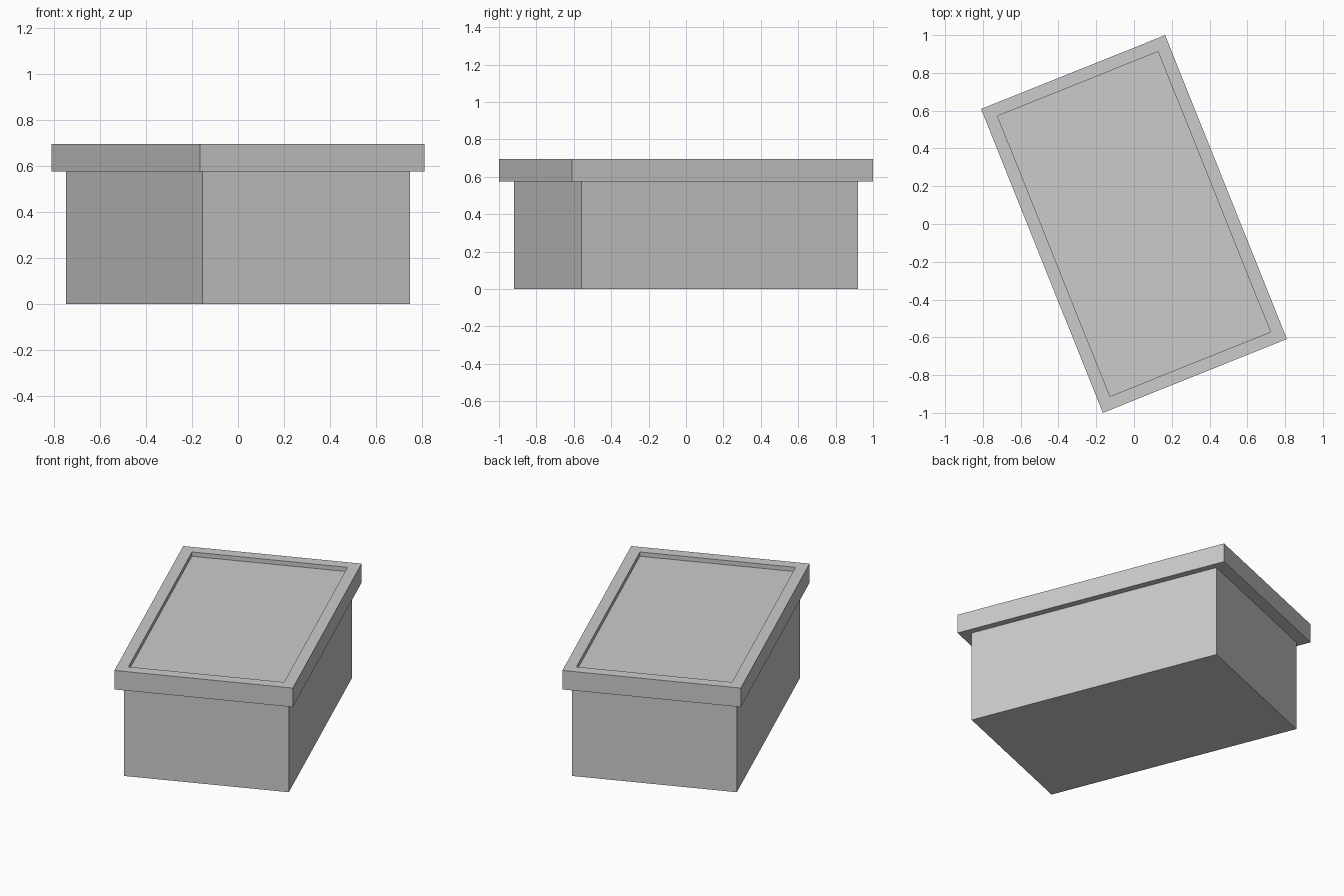
import bpy
import bmesh
from math import radians
from mathutils import Matrix, Vector

cube = bpy.data.objects.get("Cube")
if cube:
    bpy.data.objects.remove(cube, do_unlink=True)

TURN = radians(21.85)
RIM_BASE = 0.575
RIM_TOP = 0.695

grey = bpy.data.materials.new("plain grey")
grey.use_nodes = True
grey.diffuse_color = (0.6, 0.6, 0.6, 1)
grey.node_tree.nodes["Principled BSDF"].inputs["Base Color"].default_value = (0.6, 0.6, 0.6, 1)


def box(name, width, length, bottom, top, border=0, recess=0):
    """Box turned about z, optionally with a sunken panel in its top."""
    bm = bmesh.new()
    size = Matrix.Diagonal((width, length, top - bottom, 1))
    lift = Matrix.Translation((0, 0, (bottom + top) / 2))
    bmesh.ops.create_cube(bm, size=1, matrix=lift @ size)
    if recess:
        bm.normal_update()
        panel = max(bm.faces, key=lambda f: f.calc_center_median().z)
        bmesh.ops.inset_region(bm, faces=[panel], thickness=border)
        sunk = bmesh.ops.extrude_discrete_faces(bm, faces=[panel])["faces"]
        bmesh.ops.translate(bm, verts=sunk[0].verts, vec=Vector((0, 0, -recess)))
    bmesh.ops.recalc_face_normals(bm, faces=bm.faces)
    mesh = bpy.data.meshes.new(name)
    bm.to_mesh(mesh)
    bm.free()
    mesh.materials.append(grey)
    obj = bpy.data.objects.new(name, mesh)
    obj.rotation_euler.z = TURN
    bpy.context.collection.objects.link(obj)
    return obj


# Main block
box("body", 0.97, 1.591, 0, RIM_BASE)
# Overhanging slab with a shallow recessed panel
box("rim", 1.05, 1.733, RIM_BASE, RIM_TOP, border=0.095, recess=0.027)
